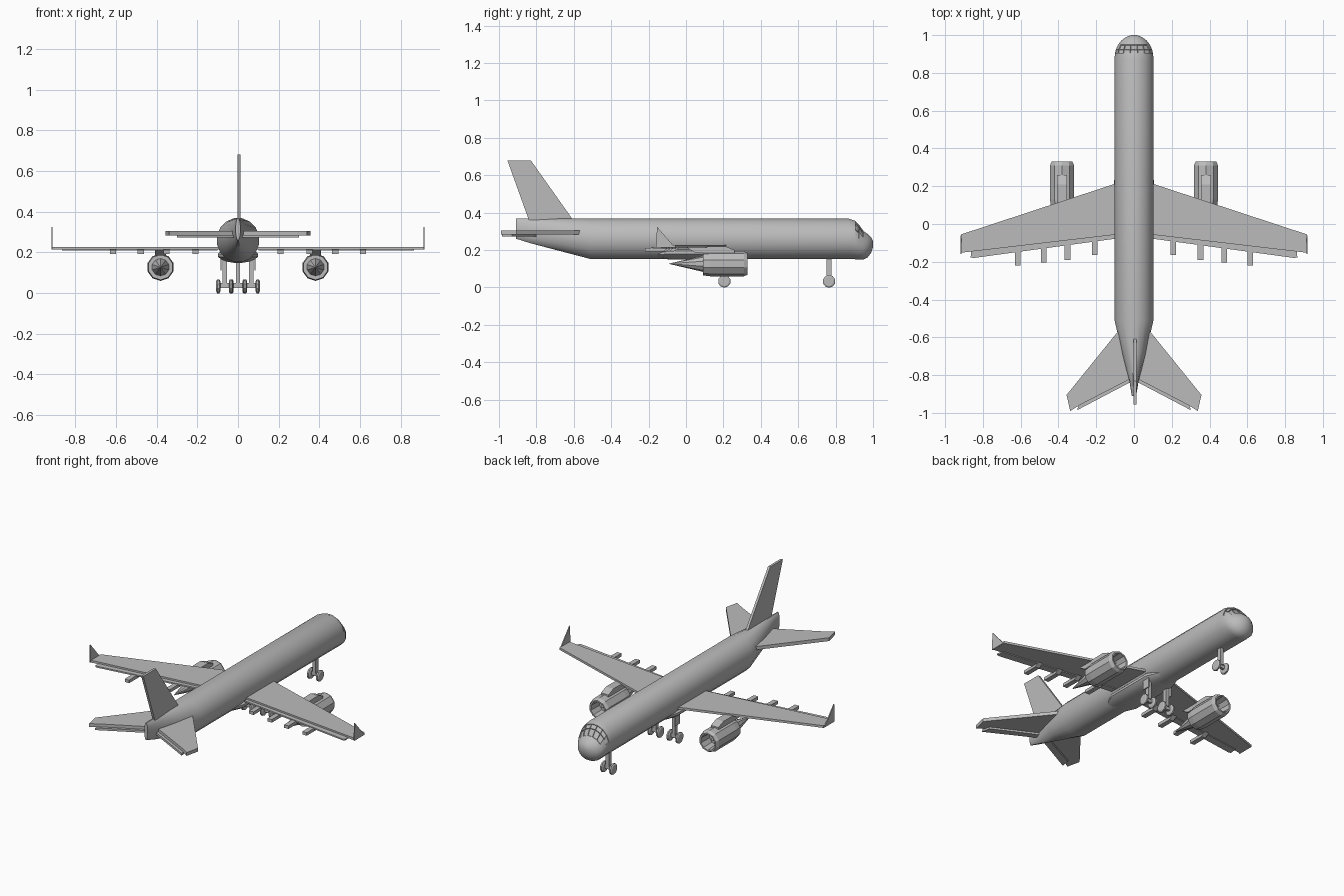
import bpy, bmesh, math
from mathutils import Vector

cube = bpy.data.objects.get("Cube")
if cube:
    bpy.data.objects.remove(cube, do_unlink=True)

grey = bpy.data.materials.new("plain grey")
grey.use_nodes = True
grey.diffuse_color = (0.5, 0.5, 0.5, 1)
grey.node_tree.nodes["Principled BSDF"].inputs["Base Color"].default_value = (0.5, 0.5, 0.5, 1)


def finish(bm, name, smooth=False):
    bmesh.ops.recalc_face_normals(bm, faces=bm.faces)
    mesh = bpy.data.meshes.new(name)
    bm.to_mesh(mesh)
    bm.free()
    mesh.materials.append(grey)
    ob = bpy.data.objects.new(name, mesh)
    bpy.context.collection.objects.link(ob)
    if smooth:
        bpy.ops.object.select_all(action='DESELECT')
        ob.select_set(True)
        bpy.context.view_layer.objects.active = ob
        bpy.ops.object.shade_smooth_by_angle(angle=math.radians(30))
    return ob


def prism(name, outline, offset):
    """Extrude a closed outline of 3D points along an offset."""
    bm = bmesh.new()
    face = bm.faces.new([bm.verts.new(p) for p in outline])
    new = bmesh.ops.extrude_face_region(bm, geom=[face])["geom"]
    bmesh.ops.translate(bm, vec=offset, verts=[v for v in new if isinstance(v, bmesh.types.BMVert)])
    return finish(bm, name)


def plate(name, outline, z, thick):
    return prism(name, [(x, y, z) for x, y in outline], (0, 0, thick))


def box(name, x, y, z):
    return plate(name, [(x[0], y[0]), (x[1], y[0]), (x[1], y[1]), (x[0], y[1])], z[0], z[1] - z[0])


def loft(rings):
    """Skin a list of equal rings and cap both ends."""
    bm = bmesh.new()
    rows = [[bm.verts.new(p) for p in ring] for ring in rings]
    n = len(rows[0])
    for a, b in zip(rows, rows[1:]):
        for i in range(n):
            j = (i + 1) % n
            bm.faces.new((a[i], a[j], b[j], b[i]))
    bm.faces.new(rows[0])
    bm.faces.new(rows[-1])
    bmesh.ops.recalc_face_normals(bm, faces=bm.faces)
    return bm


def ring(y, half, low, high, x=0, sides=16):
    mid, tall = (low + high) / 2, (high - low) / 2
    angles = [2 * math.pi * (i + 0.5) / sides for i in range(sides)]
    return [(x + half * math.cos(a), y, mid + tall * math.sin(a)) for a in angles]


# Fuselage: y, half width, bottom, top
stations = [
    (-0.91, 0.012, 0.26, 0.37), (-0.83, 0.025, 0.235, 0.37), (-0.68, 0.065, 0.195, 0.37),
    (-0.51, 0.105, 0.15, 0.37), (0.87, 0.105, 0.15, 0.37), (0.905, 0.103, 0.149, 0.358),
    (0.925, 0.097, 0.148, 0.338), (0.95, 0.085, 0.148, 0.302), (0.972, 0.068, 0.16, 0.287),
    (0.99, 0.042, 0.185, 0.27), (1.0, 0.015, 0.215, 0.248)]
bm = loft([ring(*s) for s in stations])

# Sunken cockpit windows
panes = []
for f in bm.faces:
    c = f.calc_center_median()
    if 0.91 < c.y < 0.945 and c.z > 0.27:
        panes.append(f)
bmesh.ops.inset_individual(bm, faces=panes, thickness=0.003, depth=-0.004)
finish(bm, "fuselage", True)

# Belly fairing between the wings
finish(loft([ring(-0.17, 0.06, 0.16, 0.2), ring(-0.08, 0.1, 0.148, 0.225),
             ring(0.22, 0.1, 0.148, 0.225), ring(0.32, 0.06, 0.16, 0.2)]), "belly_fairing", True)

# Tail fin
prism("tail_fin", [(-0.002, y, z) for y, z in
      [(-0.6, 0.36), (-0.61, 0.37), (-0.83, 0.68), (-0.955, 0.68), (-0.84, 0.36)]], (0.015, 0, 0))

# Flap track fairings: distance out, rear end
tracks = [(0.208, -0.165), (0.352, -0.19), (0.478, -0.205), (0.615, -0.22)]

for s, side in ((1, "left"), (-1, "right")):
    def mir(points):
        return [(s * x, y) for x, y in points]

    # Wing, flap and winglet
    plate(side + "_wing", mir([(0, 0.243), (0.1, 0.213), (0.915, -0.055), (0.915, -0.152), (0, -0.045)]),
          0.213, 0.014)
    plate(side + "_flap", mir([(0.1, -0.04), (0.86, -0.13), (0.865, -0.176), (0.85, -0.18), (0.1, -0.078)]),
          0.208, 0.009)
    prism(side + "_winglet", [(s * 0.918, y, z) for y, z in
          [(-0.06, 0.215), (-0.155, 0.325), (-0.16, 0.215)]], (-s * 0.006, 0, 0))
    for i, (x, end) in enumerate(tracks):
        prism(f"{side}_flap_track_{i + 1}", [(s * x - 0.015, y, z) for y, z in
              [(end + 0.13, 0.214), (end + 0.1, 0.193), (end, 0.193), (end, 0.212)]], (0.03, 0, 0))

    # Tailplane and elevator
    plate(side + "_tailplane", mir([(0, -0.47), (0.09, -0.575), (0.357, -0.905), (0.338, -0.99), (0.29, -0.96), (0, -0.81)]),
          0.283, 0.021)
    plate(side + "_elevator", mir([(0.03, -0.8), (0.29, -0.93), (0.3, -0.985), (0.02, -0.838)]), 0.272, 0.014)

    # Hollow engine with spinner and rear cone
    profile = [(-0.09, 0.001), (0.09, 0.043), (0.09, 0.062), (0.13, 0.067), (0.31, 0.067),
               (0.33, 0.058), (0.33, 0.049), (0.25, 0.045), (0.25, 0.02), (0.3, 0.001)]
    finish(loft([ring(y, r, 0.127 - r, 0.127 + r, s * 0.381, 10) for y, r in profile]), side + "_engine")
    prism(side + "_pylon", [(s * 0.381 - 0.026, y, z) for y, z in
          [(0.0, 0.216), (0.05, 0.185), (0.26, 0.185), (0.26, 0.2), (0.21, 0.22)]], (0.052, 0, 0))


def wheel(name, x, y, width=0.02):
    finish(loft([ring(y, 0, 0, 0.066)] and [
        [(x + dx, y + r * math.cos(a), 0.033 + r * math.sin(a))
         for a in [math.pi * (k + 0.5) / 5 for k in range(10)]]
        for dx, r in ((-width / 2, 0.026), (-width / 4, 0.034), (width / 4, 0.034), (width / 2, 0.026))]), name)


def gear(name, x, y, top):
    box(name + "_strut", (x - 0.011, x + 0.011), (y - 0.013, y + 0.013), (0.045, top))
    box(name + "_axle", (x - 0.03, x + 0.03), (y - 0.008, y + 0.008), (0.026, 0.05))
    for k in (-1, 1):
        wheel(f"{name}_wheel_{'left' if k > 0 else 'right'}", x + k * 0.031, y)


# Landing gear with doors
gear("nose_gear", 0, 0.765, 0.17)
gear("left_main_gear", 0.066, 0.205, 0.215)
gear("right_main_gear", -0.066, 0.205, 0.215)
for s, side in ((1, "left"), (-1, "right")):
    box(side + "_gear_door", (s * 0.08, s * 0.086), (0.18, 0.23), (0.11, 0.215))
